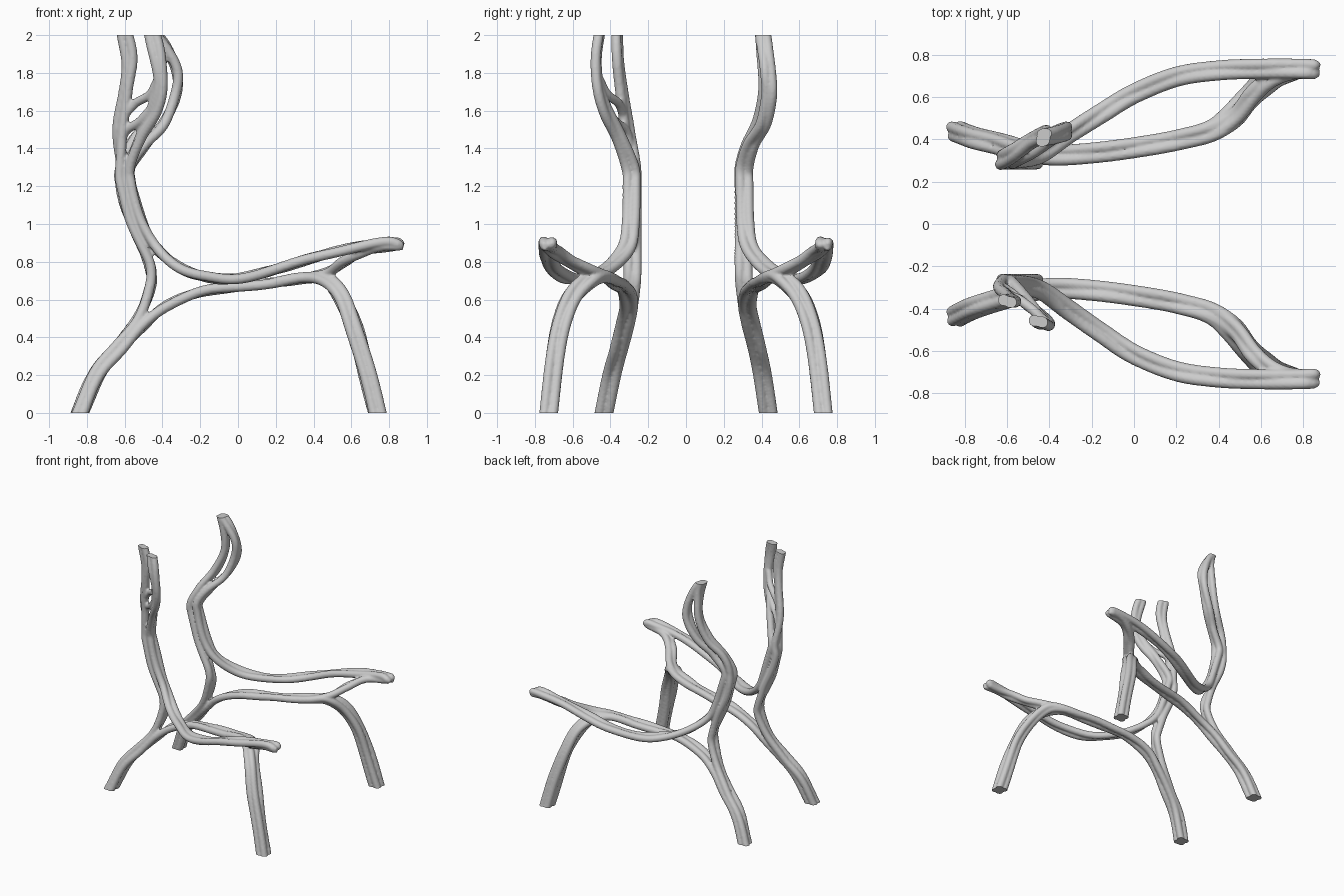
import bpy, bmesh, math
from mathutils import Vector

if "Cube" in bpy.data.objects:
    bpy.data.objects.remove(bpy.data.objects["Cube"])

R = 0.0275      # radius of one branch
GAP = 0.023     # half spacing of paired branches


def spline(pts, n=8):
    """Catmull-Rom samples through the points (x, y, z, twist)."""
    P = [Vector((*p, 0)[:4]) for p in pts]
    P = [2 * P[0] - P[1]] + P + [2 * P[-1] - P[-2]]
    out = []
    for i in range(1, len(P) - 2):
        a, b, c, d = P[i - 1:i + 3]
        for k in range(n):
            t = k / n
            out.append(0.5 * (2 * b + (c - a) * t + (2 * a - 5 * b + 4 * c - d) * t * t
                              + (3 * b - a - 3 * c + d) * t ** 3))
    return out + [P[-2]]


def add_strand(curve, pts, offset, r=R):
    """One tube running beside the path, offset sideways."""
    S = spline(pts)
    sp = curve.splines.new('POLY')
    sp.points.add(len(S) - 1)
    for i, s in enumerate(S):
        t = (S[min(i + 1, len(S) - 1)] - S[max(i - 1, 0)]).to_3d().normalized()
        n1 = t.cross(Vector((0, 1, 0))).normalized()
        n2 = n1.cross(t)
        ang = math.radians(s[3])
        wob = 0.004 * math.sin(i * 0.33) * (1 if offset > 0 else -1)
        off = offset * (1 - 0.25 * max(0, min(1, (s.z - 1.3) / .15)))   # tighter in the crown
        p = s.to_3d() + (n2 * math.cos(ang) + n1 * math.sin(ang)) * off + n1 * wob
        sp.points[i].co = (*p, 1)
        # rounded arm tips
        sp.points[i].radius = r * math.sqrt(max(.08, min(1, (.88 - s.x) / .03)))


# shared lower paths, written for the +y side
ARM = [(-.565, .31, 1.2), (-.505, .315, 1.0), (-.43, .34, .87), (-.3, .43, .765), (-.15, .525, .717),
       (0, .615, .712), (.2, .695, .76), (.4, .725, .822), (.6, .733, .872), (.78, .733, .902),
       (.845, .73, .898), (.875, .73, .885)]
RAIL = [(-.83, .44, -.03), (-.73, .405, .2), (-.61, .375, .345), (-.5, .345, .465), (-.38, .325, .565),
        (-.2, .335, .64), (0, .36, .668), (.2, .395, .69), (.36, .44, .713), (.45, .51, .7),
        (.525, .6, .62), (.585, .66, .48), (.645, .695, .28), (.725, .73, -.03)]
FRONT_LEG = [(.2, .395, .692), (.36, .435, .718), (.47, .5, .72), (.555, .59, .635),
             (.625, .655, .48), (.685, .695, .28), (.768, .73, -.03)]
TIP_BRANCH = [(.22, .4, .692), (.37, .44, .718), (.48, .51, .745), (.56, .61, .8), (.64, .68, .845),
              (.73, .72, .873), (.84, .73, .885), (.875, .73, .88)]
UPRIGHT = [(-.62, .305, 1.2), (-.58, .305, 1.05), (-.51, .305, .89), (-.465, .305, .77), (-.463, .31, .67),
           (-.53, .335, .5), (-.65, .375, .345), (-.77, .405, .2), (-.867, .44, -.03)]

# crowns above the back: front strand pair and rear strand pair per side
CROWN = {
    1: ([(-.45, .405, 2.03), (-.37, .42, 1.92), (-.322, .435, 1.8), (-.33, .44, 1.68),
         (-.395, .41, 1.53), (-.49, .345, 1.42), (-.57, .31, 1.3)],
        [(-.44, .405, 2.03), (-.41, .415, 1.9), (-.415, .425, 1.72), (-.48, .395, 1.55),
         (-.57, .335, 1.42), (-.62, .305, 1.3)]),
    -1: ([(-.46, .455, 2.03, 80), (-.425, .475, 1.88, 80), (-.41, .465, 1.73, 70), (-.445, .425, 1.6, 50),
          (-.515, .355, 1.46, 30), (-.575, .295, 1.3)],
         [(-.605, .365, 2.03, 70), (-.575, .36, 1.87, 70), (-.595, .34, 1.7, 60), (-.625, .31, 1.5, 40),
          (-.62, .285, 1.3)]),
}
# single cross twigs between the forked crowns
TWIGS = [[(-.42, .46, 1.77), (-.46, .42, 1.69), (-.54, .36, 1.645), (-.6, .33, 1.57)],
         [(-.44, .43, 1.63), (-.51, .38, 1.55), (-.59, .32, 1.5), (-.62, .295, 1.42)]]


def inward(pts, amount):
    """Pull the inner branches toward the middle on one side."""
    out = []
    for x, y, z in pts:
        f = max(0, min(1, (.6 - y) / .2)) * max(0, min(1, z / .35))
        out.append((x, y - amount * f, z))
    return out


def build_side(side, name):
    curve = bpy.data.curves.new(name, 'CURVE')
    curve.dimensions = '3D'
    curve.bevel_depth = 1.0
    curve.bevel_resolution = 3
    curve.use_fill_caps = True
    shift = 0.022 if side < 0 else 0.0
    low = lambda p: inward(p, shift)
    front, rear = CROWN[side]
    paths = [front + low(ARM), rear + low(UPRIGHT), low(RAIL), low(FRONT_LEG), low(TIP_BRANCH)]
    gaps = [.021, .021, GAP, GAP, .017]
    for p, gap in zip(paths, gaps):
        add_strand(curve, p, gap)
        add_strand(curve, p, -gap)
    if side < 0:
        for t in TWIGS:
            add_strand(curve, t, 0, .024)

    ob = bpy.data.objects.new(name, curve)
    bpy.context.collection.objects.link(ob)
    bpy.ops.object.select_all(action='DESELECT')
    ob.select_set(True)
    bpy.context.view_layer.objects.active = ob
    bpy.ops.object.convert(target='MESH')
    ob = bpy.context.object

    # fuse the branches into one skin
    rm = ob.modifiers.new('fuse', 'REMESH')
    rm.mode = 'VOXEL'
    rm.voxel_size = 0.008
    sm = ob.modifiers.new('soften', 'SMOOTH')
    sm.factor = 0.5
    sm.iterations = 2
    bpy.ops.object.modifier_apply(modifier='fuse')
    bpy.ops.object.modifier_apply(modifier='soften')

    # mirror to the proper side, cut feet and crowns flat
    bm = bmesh.new()
    bm.from_mesh(ob.data)
    for v in bm.verts:
        v.co.y *= side
    for z, up in ((0, -1), (2, 1)):
        cut = bmesh.ops.bisect_plane(bm, geom=bm.verts[:] + bm.edges[:] + bm.faces[:],
                                     plane_co=(0, 0, z), plane_no=(0, 0, up), clear_outer=True)
        edges = [e for e in cut['geom_cut'] if isinstance(e, bmesh.types.BMEdge)]
        bmesh.ops.holes_fill(bm, edges=edges, sides=0)
    bmesh.ops.recalc_face_normals(bm, faces=bm.faces)
    bm.to_mesh(ob.data)
    bm.free()
    bpy.ops.object.shade_smooth_by_angle(angle=math.radians(50))
    ob.name = name


build_side(1, 'rear_branch_frame')
build_side(-1, 'front_branch_frame')
